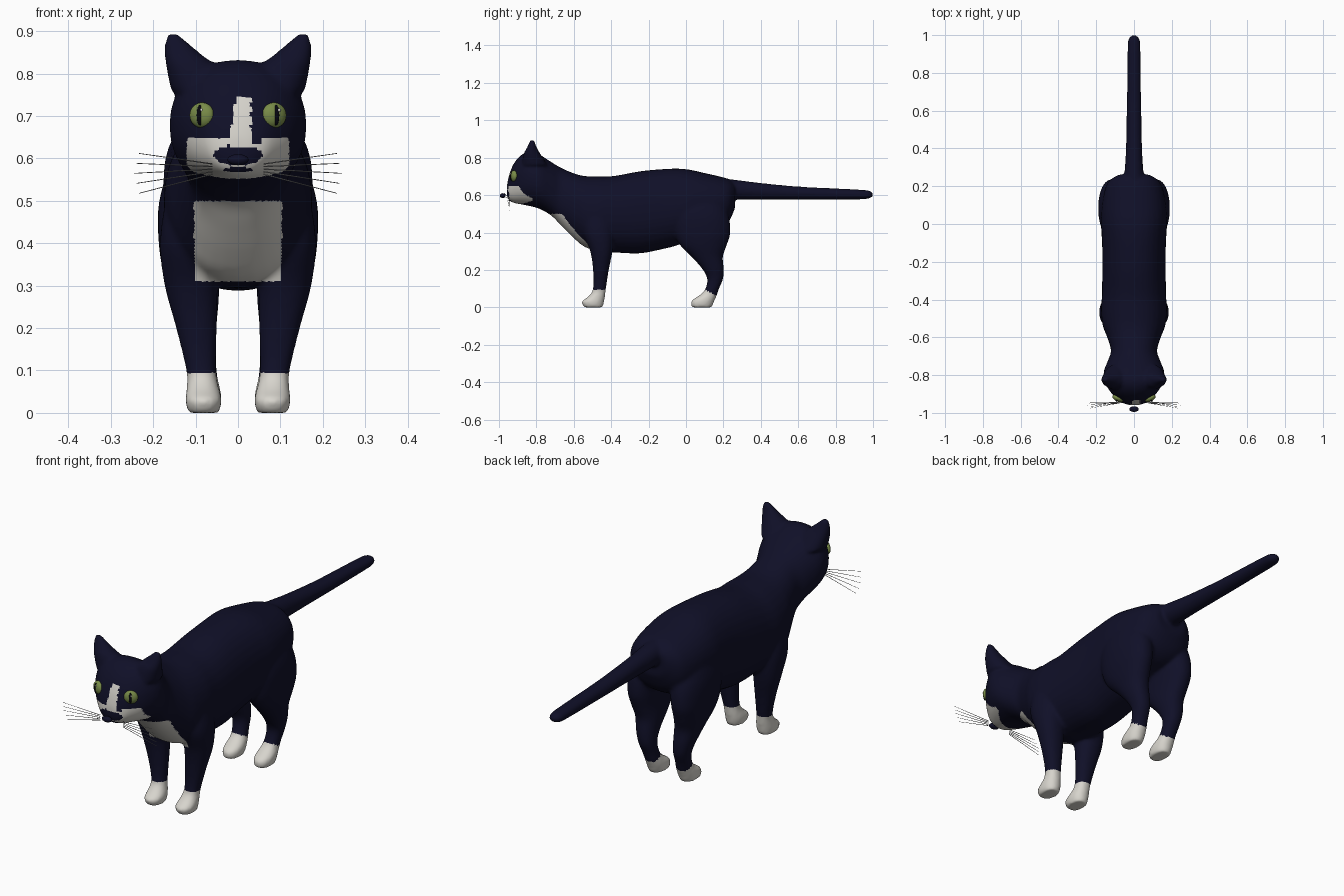
import bpy, bmesh, math
from mathutils import Matrix, Vector

if "Cube" in bpy.data.objects:
    bpy.data.objects.remove(bpy.data.objects["Cube"])


def material(name, rgb):
    m = bpy.data.materials.new(name)
    m.diffuse_color = (*rgb, 1)
    m.use_nodes = True
    m.node_tree.nodes["Principled BSDF"].inputs["Base Color"].default_value = m.diffuse_color
    return m


NAVY = material("dark navy fur", (0.005, 0.005, 0.021))
WHITE = material("white fur", (0.68, 0.66, 0.61))
GREEN = material("green eye", (0.19, 0.26, 0.065))
BLACK = material("black pupil", (0.002, 0.002, 0.005))
GREY = material("grey whisker", (0.35, 0.35, 0.35))


def smooth_rows(rows, n=4):
    """Catmull-Rom interpolation between section rows."""
    out = []
    for i in range(len(rows) - 1):
        p = [rows[max(0, i - 1)], rows[i], rows[i + 1], rows[min(len(rows) - 1, i + 2)]]
        for k in range(n):
            t = k / n
            out.append([0.5 * (2 * b + (c - a) * t + (2 * a - 5 * b + 4 * c - d) * t * t
                               + (3 * b - a - 3 * c + d) * t ** 3) for a, b, c, d in zip(*p)])
    return out + [list(rows[-1])]


def loft(bm, rows, place, power=2.2, seg=32):
    """Skin superellipse sections; place(row, u, v) gives the 3D point."""
    rings = []
    for r in smooth_rows(rows):
        ring = []
        for i in range(seg):
            a = 2 * math.pi * i / seg
            c, s = math.cos(a), math.sin(a)
            u = math.copysign(abs(c) ** (2 / power), c)
            v = math.copysign(abs(s) ** (2 / power), s)
            ring.append(bm.verts.new(place(r, u, v)))
        rings.append(ring)
    faces = [bm.faces.new(rings[0]), bm.faces.new(rings[-1][::-1])]
    for a, b in zip(rings, rings[1:]):
        for i in range(seg):
            j = (i + 1) % seg
            faces.append(bm.faces.new((a[i], b[i], b[j], a[j])))
    bmesh.ops.recalc_face_normals(bm, faces=faces)


def along_y(r, u, v):      # row: y, top, bottom, half width
    return (u * r[3], r[0], (r[1] + r[2]) / 2 + v * (r[1] - r[2]) / 2)


def along_z(side):         # row: z, y front, y back, x inner, x outer
    def f(r, u, v):
        return (side * ((r[3] + r[4]) / 2 + u * (r[4] - r[3]) / 2),
                (r[1] + r[2]) / 2 + v * (r[2] - r[1]) / 2, r[0])
    return f


def finish(name, bm, mats):
    me = bpy.data.meshes.new(name)
    bm.to_mesh(me)
    bm.free()
    for m in mats:
        me.materials.append(m)
    for p in me.polygons:
        p.use_smooth = True
    ob = bpy.data.objects.new(name, me)
    bpy.context.collection.objects.link(ob)
    return ob


# Head, neck and trunk
TRUNK = [(-.958, .65, .595, .03), (-.945, .71, .57, .065), (-.92, .77, .558, .096),
         (-.88, .815, .55, .132), (-.83, .833, .54, .157), (-.78, .815, .525, .16),
         (-.72, .777, .49, .137), (-.67, .747, .44, .122), (-.60, .717, .37, .142),
         (-.54, .702, .322, .165), (-.46, .70, .298, .175), (-.38, .703, .293, .17),
         (-.25, .727, .288, .168), (-.14, .738, .308, .168), (-.05, .742, .33, .172),
         (.02, .736, .36, .176), (.10, .718, .40, .17), (.18, .70, .42, .155),
         (.23, .685, .46, .13), (.262, .66, .53, .08)]
TAIL = [(.18, .69, .58, .06), (.28, .68, .576, .05), (.4, .665, .576, .043), (.6, .646, .576, .039),
        (.8, .636, .576, .036), (.95, .628, .578, .034), (.985, .622, .584, .026), (1.0, .612, .594, .012)]
FRONT_LEG = [(.5, -.55, -.40, .03, .172), (.40, -.55, -.385, .04, .184), (.30, -.512, -.393, .048, .173),
             (.2, -.497, -.413, .05, .146), (.1, -.497, -.428, .052, .122), (.06, -.52, -.433, .045, .121),
             (.03, -.557, -.438, .038, .124), (0, -.545, -.445, .045, .118)]
HIND_LEG = [(.62, -.05, .17, .03, .15), (.5, -.07, .225, .03, .186), (.40, -.06, .237, .04, .187),
            (.33, -.03, .217, .045, .176), (.27, .03, .197, .045, .16), (.21, .083, .202, .05, .145),
            (.155, .113, .199, .052, .13), (.1, .104, .177, .05, .121), (.07, .08, .167, .045, .119),
            (.035, .03, .152, .038, .124), (0, .03, .138, .045, .118)]
EAR = [(.76, -.88, -.74, .02, .158), (.82, -.868, -.778, .055, .17), (.845, -.855, -.793, .086, .173),
       (.865, -.845, -.802, .108, .173), (.882, -.838, -.808, .128, .171), (.895, -.832, -.813, .143, .165)]

bm = bmesh.new()
loft(bm, TRUNK, along_y)
loft(bm, TAIL, along_y, 2)
for side in (-1, 1):
    for rows in (FRONT_LEG, HIND_LEG, EAR):
        loft(bm, rows, along_z(side))
body = finish("cat_body", bm, [NAVY, WHITE])

# Fuse the parts into one soft skin
bpy.context.view_layer.objects.active = body
body.select_set(True)
mod = body.modifiers.new("fuse", 'REMESH')
mod.mode = 'VOXEL'
mod.voxel_size = 0.0075
mod.use_smooth_shade = True
bpy.ops.object.modifier_apply(modifier=mod.name)
mod = body.modifiers.new("soften", 'SMOOTH')
mod.factor = 0.5
mod.iterations = 10
bpy.ops.object.modifier_apply(modifier=mod.name)
me = body.data
low = min(v.co.z for v in me.vertices)
for v in me.vertices:
    if v.co.z < 0.1:
        v.co.z -= low * (1 - v.co.z / 0.1)


# White markings: socks, bib, muzzle and blaze
def is_white(c, n):
    x, y, z = c
    if z < (.095 if y < -.2 else .15 - .55 * y if y > .06 and z > .05 else .08) and z < .097:
        return True
    if -.78 < y < -.48 and .31 < z < .5 and abs(x) < .104 and n.y < -.1:
        return True
    if y < -.82 and n.y < .1:
        if -.018 < x < .03 and .625 < z < .745 and x > -.018 + max(0, z - .66) * .15:
            return True
        dark = (x / .058) ** 2 + ((z - .608) / .024) ** 2 < 1
        mouth = (x / .034) ** 2 + ((z - .573) / .006) ** 2 < 1
        top = .648 if x < .03 or x > .055 else .632
        return abs(x) < .12 and .552 + 1.6 * x * x < z < top and not dark and not mouth
    return False


for p in me.polygons:
    p.use_smooth = True
    p.material_index = int(is_white(p.center, p.normal))


def ball(name, loc, radii, mat, turn=0):
    b = bmesh.new()
    m = Matrix.Translation(loc) @ Matrix.Rotation(turn, 4, 'Z') @ Matrix.Diagonal((*radii, 1))
    bmesh.ops.create_uvsphere(b, u_segments=24, v_segments=16, radius=1, matrix=m)
    return finish(name, b, [mat])


# Nose, eyes and whiskers
ball("nose", (0, -.98, .597), (.025, .015, .013), NAVY)
for side, tag in ((-1, "left"), (1, "right")):
    turn = side * math.radians(25)
    d = Vector((math.sin(turn), -math.cos(turn), 0))
    eye = Vector((side * .085, -.922, .702))
    ball("eye_" + tag, eye, (.031, .018, .03), GREEN, turn)
    ball("pupil_" + tag, eye + d * .012, (.007, .009, .024), BLACK, turn)
    ball("glint_" + tag, eye + d * .017 + Vector((.005, 0, .012)), (.004, .003, .004), WHITE, turn)
    b = bmesh.new()
    for i in range(5):
        s = Vector((side * .06, -.945, .587 - i * .006))
        e = Vector((side * (.245 - .006 * abs(i - 2)), -.975 + .008 * i, .612 - i * .0235))
        m = Matrix.Translation((s + e) / 2) @ (e - s).to_track_quat('Z', 'Y').to_matrix().to_4x4()
        bmesh.ops.create_cone(b, cap_ends=True, segments=6, radius1=.0015, radius2=.0008,
                              depth=(e - s).length, matrix=m)
    finish("whiskers_" + tag, b, [GREY])
